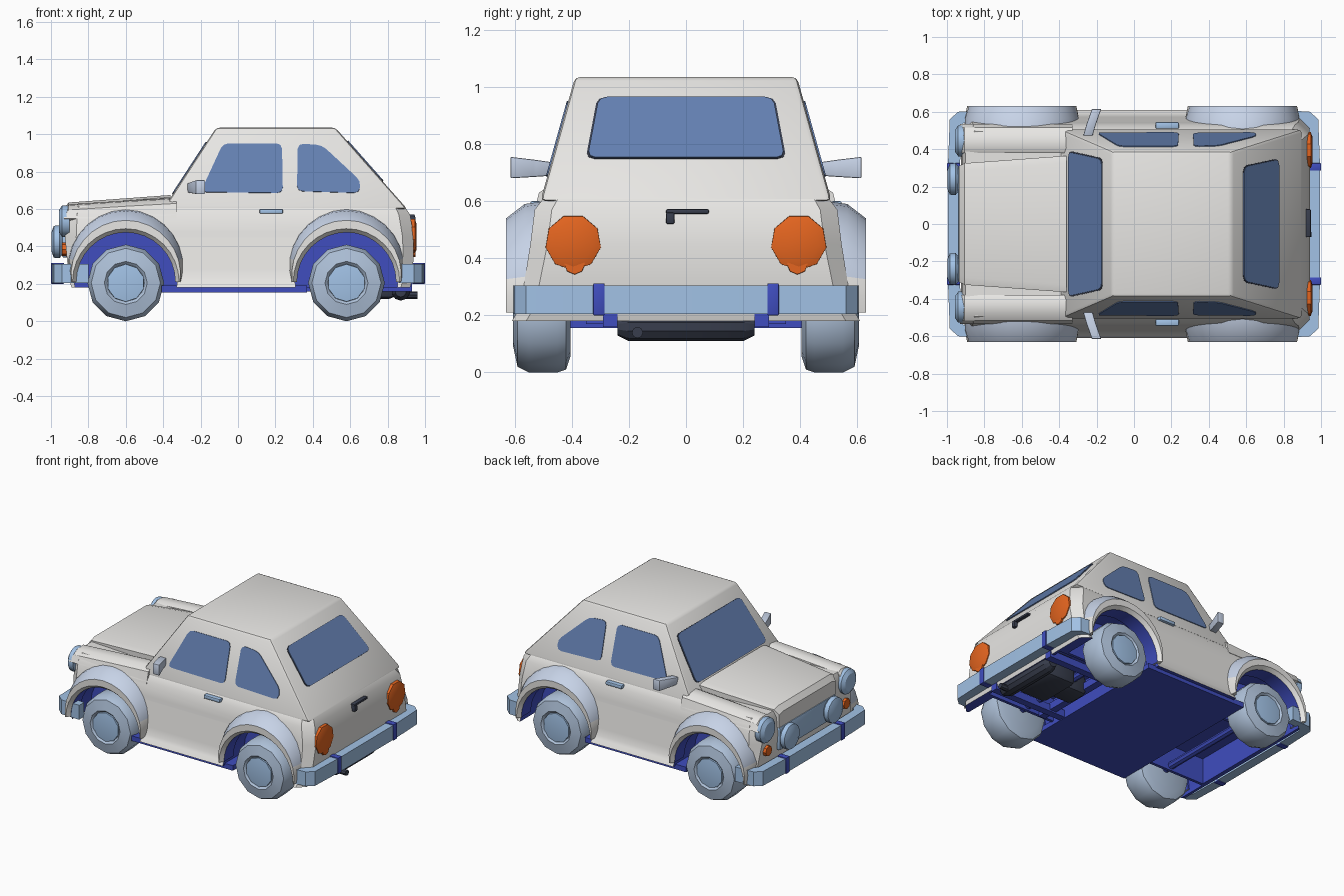
import bpy, bmesh, math
from mathutils import Vector
from math import sin, cos, pi

if "Cube" in bpy.data.objects:
    bpy.data.objects.remove(bpy.data.objects["Cube"])


def material(name, rgb):
    m = bpy.data.materials.new(name)
    m.diffuse_color = (*rgb, 1)
    m.use_nodes = True
    m.node_tree.nodes["Principled BSDF"].inputs["Base Color"].default_value = m.diffuse_color
    return m


WHITE = material("body_white", (0.80, 0.79, 0.77))
GLASS = material("window_glass", (0.13, 0.22, 0.45))
LIGHT = material("light_blue_trim", (0.36, 0.54, 0.79))
TYRE = material("tyre_grey_blue", (0.43, 0.54, 0.70))
PALE = material("pale_fender", (0.57, 0.65, 0.80))
DARK = material("underbody_blue", (0.05, 0.075, 0.52))
ORANGE = material("lamp_orange", (0.78, 0.13, 0.014))
BLACK = material("engine_dark", (0.04, 0.048, 0.075))


def loft(name, rings, mats, bevel=0, rule=None):
    """Skin equal-length closed rings and cap both ends."""
    if not isinstance(mats, list):
        mats = [mats]
    bm = bmesh.new()
    rows = [[bm.verts.new(p) for p in r] for r in rings]
    n = len(rows[0])
    for a, b in zip(rows, rows[1:]):
        for i in range(n):
            j = (i + 1) % n
            f = bm.faces.new((a[i], a[j], b[j], b[i]))
            f.material_index = rule(i) if rule else 0
    bm.faces.new(rows[0])
    bm.faces.new(rows[-1])
    bmesh.ops.recalc_face_normals(bm, faces=bm.faces)
    if bevel:
        bmesh.ops.bevel(bm, geom=bm.edges[:], offset=bevel, segments=2,
                        profile=0.5, affect='EDGES', clamp_overlap=True)
    me = bpy.data.meshes.new(name)
    bm.to_mesh(me)
    bm.free()
    for m in mats:
        me.materials.append(m)
    ob = bpy.data.objects.new(name, me)
    bpy.context.collection.objects.link(ob)
    return ob


def prism(name, pts, z0, z1, mat, bevel=0):
    return loft(name, [[(x, y, z) for x, y in pts] for z in (z0, z1)], mat, bevel)


def box(name, x0, x1, y0, y1, z0, z1, mat, bevel=0):
    return prism(name, [(x0, y0), (x1, y0), (x1, y1), (x0, y1)], z0, z1, mat, bevel)


def lathe(name, c, axis, prof, mat, n=14):
    """Round part: prof is (radius, position along the axis)."""
    rings = []
    for r, t in prof:
        ring = []
        for k in range(n):
            u, v = r * sin(2 * pi * k / n), -r * cos(2 * pi * k / n)
            ring.append((c[0] + u, t, c[1] + v) if axis == 'y' else (t, c[0] + u, c[1] + v))
        rings.append(ring)
    return loft(name, rings, mat)


def rounded(pts, d=0.03):
    out = []
    for i, p in enumerate(pts):
        p = Vector(p)
        a = (Vector(pts[i - 1]) - p).normalized() * d
        b = (Vector(pts[(i + 1) % len(pts)]) - p).normalized() * d
        out += [p + a, p + (a + b) * 0.28, p + b]
    return out


def plate(name, pts, n, mat, lift=0.005, grow=1.0, d=0.03):
    """Thin rounded plate lying on a surface with outward normal n."""
    pts = rounded(pts, d)
    c = sum(pts, Vector()) / len(pts)
    pts = [c + (p - c) * grow for p in pts]
    n = Vector(n).normalized()
    return loft(name, [[p + n * k for p in pts] for k in (lift - 0.008, lift)], mat)


# Lower body: stacked plan outlines with clipped corners
def outline(z, xf, xr, hw, c):
    half = [(xf, hw - c), (xf + c, hw), (xr - c, hw), (xr, hw - c)]
    return [(x, y, z) for x, y in half] + [(x, -y, z) for x, y in half[::-1]]


body = loft("lower_body", [outline(*r) for r in (
    (0.18, -0.89, 0.92, 0.61, 0.05), (0.23, -0.905, 0.935, 0.58, 0.05),
    (0.45, -0.925, 0.94, 0.545, 0.06), (0.57, -0.92, 0.92, 0.53, 0.06),
    (0.615, -0.90, 0.89, 0.495, 0.05))], [WHITE, DARK])
for f in body.data.polygons:
    f.material_index = 1 if f.normal.z < -0.8 else 0


def cut_body(cut):
    """Subtract a cutter, leaving a dark blue lining."""
    for f in cut.data.polygons:
        f.material_index = 1
    mod = body.modifiers.new("cut", 'BOOLEAN')
    mod.operation, mod.object = 'DIFFERENCE', cut
    bpy.context.view_layer.objects.active = body
    bpy.ops.object.modifier_apply(modifier=mod.name)
    bpy.data.objects.remove(cut)


# Wheel wells and the hollows under the front and the engine bay
AXLES = {"front": -0.60, "rear": 0.58}
for end, x in AXLES.items():
    for s in (1, -1):
        cut_body(lathe("well_cutter", (x, 0.21), 'y', [(0.275, s * 0.37), (0.275, s * 0.8)],
                       [WHITE, DARK], 24))
cut_body(box("front_hollow", -0.86, -0.43, -0.35, 0.35, 0.1, 0.36, [WHITE, DARK]))
cut_body(box("rear_hollow", 0.37, 0.90, -0.35, 0.35, 0.1, 0.34, [WHITE, DARK]))


# Cabin: one tapered block; the helpers give its sloping sides
def xf(z): return -0.40 + (z - 0.60) * 0.28 / 0.43
def xr(z): return 0.905 - (z - 0.60) * 0.38 / 0.43
def hw(z): return 0.51 - (z - 0.60) * 0.12 / 0.43


loft("cabin", [[(xf(z), -hw(z), z), (xr(z), -hw(z), z), (xr(z), hw(z), z), (xf(z), hw(z), z)]
               for z in (0.60, 1.035)], WHITE, 0.018)

# Windscreen and rear window with dark seals
for name, fx, n, zs, ws in (("windscreen", xf, (-0.43, 0, 0.28), (0.68, 0.955), (0.385, 0.345)),
                            ("rear_window", xr, (0.43, 0, 0.38), (0.75, 0.962), (0.345, 0.305))):
    quad = [(fx(zs[0]), -ws[0], zs[0]), (fx(zs[0]), ws[0], zs[0]),
            (fx(zs[1]), ws[1], zs[1]), (fx(zs[1]), -ws[1], zs[1])]
    plate(name + "_seal", quad, n, BLACK, 0.002, 1.018)
    plate(name, quad, n, GLASS, 0.006)

# Hood panel
loft("hood", [[(x, -w, 0.5), (x, w, 0.5), (x, w, z - 0.012), (x, w - 0.04, z),
               (x, 0.04 - w, z), (x, -w, z - 0.012)]
              for x, w, z in ((-0.935, 0.31, 0.60), (-0.905, 0.325, 0.635), (-0.36, 0.365, 0.675))], WHITE)
box("grille", -0.94, -0.9, -0.31, 0.31, 0.34, 0.50, LIGHT, 0.01)

SIDE_WINDOWS = {
    "front_side_window": [(-0.20, 0.69), (-0.08, 0.95), (0.235, 0.95), (0.24, 0.685)],
    "rear_side_window": [(0.315, 0.695), (0.32, 0.95), (0.45, 0.94), (0.655, 0.75), (0.65, 0.685)]}
for s, side in ((1, "left"), (-1, "right")):
    for name, pts in SIDE_WINDOWS.items():
        plate(f"{side}_{name}", [(x, s * hw(z), z) for x, z in pts], (0, s * 0.43, 0.12), GLASS)

    # Rounded front fender top beside the hood
    loft(f"{side}_fender_top", [[(x, s * y, z) for y, z in (
        (0.375, 0.5), (0.38, h - 0.015), (0.41, h), (0.475, h - 0.005), (0.515, h - 0.03), (0.535, 0.55))]
        for x, h in ((-0.93, 0.595), (-0.905, 0.625), (-0.6, 0.645), (-0.33, 0.66))], WHITE)

    for end, x in AXLES.items():
        # Wheel: tyre and hub
        lathe(f"{side}_{end}_tyre", (x, 0.205), 'y', [(r, s * t) for r, t in (
            (0.15, 0.405), (0.195, 0.42), (0.205, 0.45), (0.205, 0.55), (0.185, 0.59),
            (0.115, 0.605), (0.10, 0.59))], TYRE, 12)
        lathe(f"{side}_{end}_hub", (x, 0.205), 'y', [(0.105, s * 0.56), (0.10, s * 0.60),
                                                     (0.06, s * 0.605)], LIGHT, 10)
        # Arch flare: white lip and lower ends, pale slope outside
        rings = []
        for k in range(17):
            a = pi * k / 16
            ro = 0.295 + 0.095 * sin(a)
            prof = ((0.265, 0.50), (0.265, 0.605), (0.285, 0.63),
                    (0.29 + 0.04 * sin(a), 0.63), (ro - 0.01 * sin(a), 0.565), (ro, 0.495))
            rings.append([(x + r * cos(a), s * y, 0.21 + r * sin(a)) for r, y in prof])
        arch = loft(f"{side}_{end}_arch", rings, [WHITE, PALE, DARK],
                    rule=lambda i: (2, 0, 0, 1, 1, 2)[i])
        for f in arch.data.polygons:
            if f.material_index == 1 and f.center.z < 0.33:
                f.material_index = 0

    # Lamps
    lathe(f"{side}_headlight", (s * 0.445, 0.535), 'x', [(0.085, -0.90), (0.085, -0.94), (0.06, -0.957)], LIGHT)
    lathe(f"{side}_fog_light", (s * 0.24, 0.425), 'x', [(0.05, -0.92), (0.088, -0.955), (0.085, -0.985), (0.05, -0.998)], LIGHT)
    lathe(f"{side}_indicator", (s * 0.43, 0.385), 'x', [(0.04, -0.90), (0.035, -0.94)], ORANGE, 8)
    lathe(f"{side}_tail_light", (s * 0.395, 0.455), 'x', [(0.10, 0.90), (0.098, 0.945), (0.07, 0.955)], ORANGE, 9)
    lathe(f"{side}_tail_light_base", (s * 0.39, 0.38), 'x', [(0.04, 0.90), (0.036, 0.95)], ORANGE, 8)

    # Door handle, mirror
    box(f"{side}_door_handle", 0.115, 0.24, s * 0.51, s * 0.545, 0.575, 0.60, LIGHT, 0.006)
    loft(f"{side}_mirror", [[(x0, s * y, z0), (x0 + 0.05, s * y, z0), (x0 + 0.05, s * y, z1), (x0, s * y, z1)]
                            for x0, y, z0, z1 in ((-0.275, 0.46, 0.69, 0.735), (-0.255, 0.53, 0.685, 0.745),
                                                  (-0.225, 0.615, 0.68, 0.755))], PALE, 0.005)

# Bumpers: U-shaped plan with flush overriders
for d, end, tail in ((-1, "front", 0.80), (1, "rear", 0.86)):
    outer = [(tail, 0.605), (0.94, 0.60), (0.985, 0.56), (0.995, 0.3)]
    inner = [(tail, 0.55), (0.91, 0.54), (0.925, 0.52), (0.93, 0.3)]
    u = outer + [(x, -y) for x, y in outer[::-1]] + [(x, -y) for x, y in inner] + inner[::-1]
    prism(f"{end}_bumper", [(d * x, y) for x, y in u], 0.205, 0.305, LIGHT)
    for s in (1, -1):
        box(f"{end}_overrider", d * 0.93, d * 1.0, s * 0.285, s * 0.325, 0.20, 0.312, DARK, 0.004)

# Rear latch
box("rear_latch", 0.91, 0.945, -0.07, 0.08, 0.555, 0.572, BLACK, 0.006)
box("rear_lock", 0.91, 0.95, -0.07, -0.04, 0.52, 0.56, BLACK, 0.006)

# Underside: floor pan, beams, axles, engine and exhaust
box("floor_pan", -0.41, 0.37, -0.585, 0.585, 0.155, 0.19, DARK)
for x in AXLES.values():
    lathe("axle", (x, 0.215), 'y', [(0.025, -0.42), (0.025, 0.42)], DARK, 8)
for s in (1, -1):
    box("rear_beam", 0.36, 0.93, s * 0.24, s * 0.29, 0.16, 0.21, DARK)
box("cross_beam", 0.44, 0.49, -0.35, 0.35, 0.17, 0.22, DARK)
box("engine", 0.62, 0.84, -0.14, 0.17, 0.12, 0.32, BLACK, 0.03)
box("gearbox", 0.46, 0.66, -0.08, 0.09, 0.14, 0.28, BLACK, 0.03)
lathe("muffler", (0.87, 0.16), 'y', [(0.03, -0.24), (0.05, -0.2), (0.05, 0.2), (0.03, 0.24)], BLACK, 10)
lathe("exhaust_pipe", (-0.17, 0.14), 'x', [(0.02, 0.84), (0.02, 0.96)], BLACK, 8)

# Smooth shading with sharp edges kept
for ob in bpy.context.collection.objects:
    ob.select_set(True)
bpy.context.view_layer.objects.active = body
bpy.ops.object.shade_smooth_by_angle(angle=math.radians(32))
